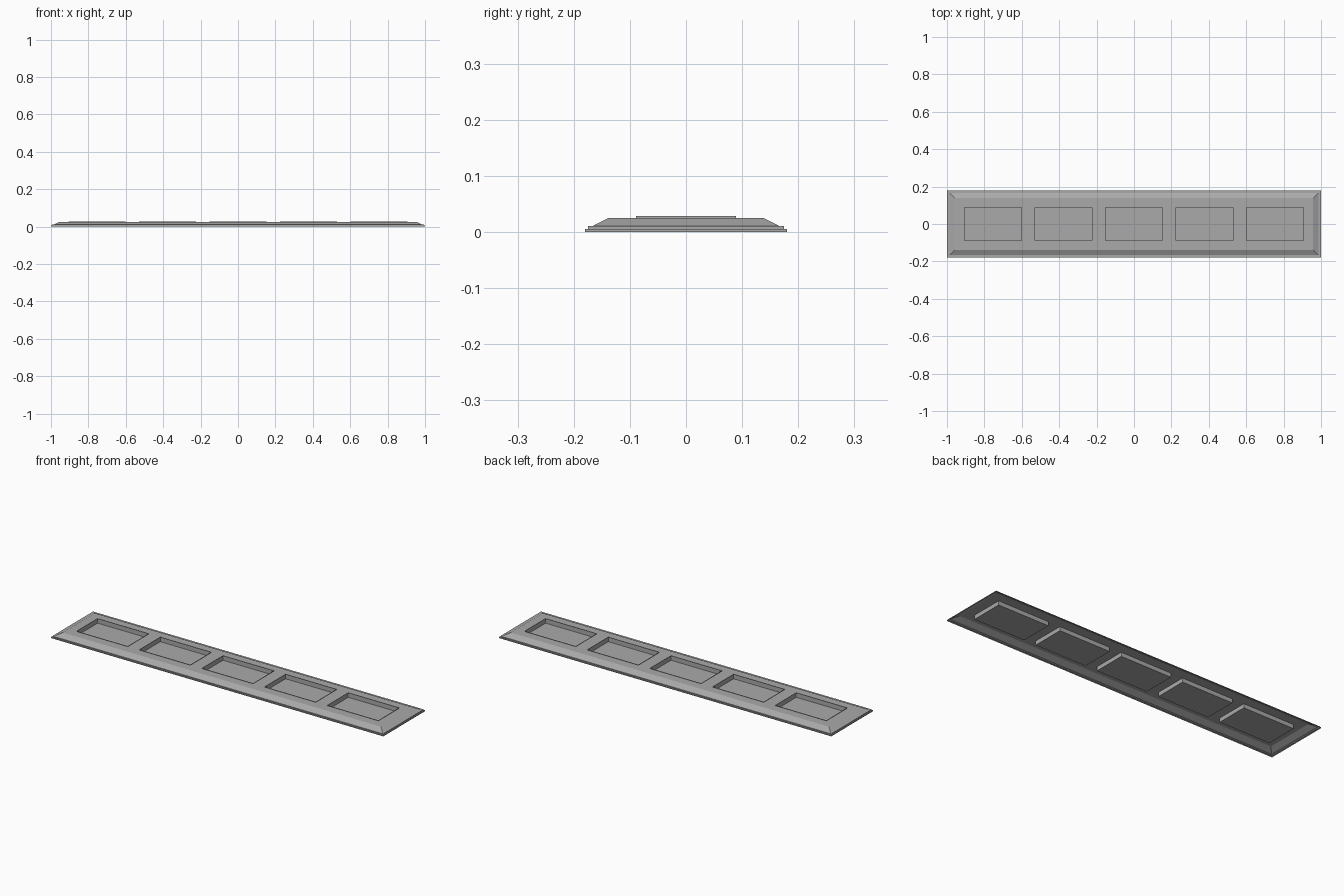
import bpy, bmesh

if "Cube" in bpy.data.objects:
    bpy.data.objects.remove(bpy.data.objects["Cube"])

grey = bpy.data.materials.new("mid_grey")
grey.diffuse_color = (0.4, 0.4, 0.4, 1)
grey.use_nodes = True
grey.node_tree.nodes["Principled BSDF"].inputs["Base Color"].default_value = grey.diffuse_color

PITCH, HALF_X, HALF_Y = 0.377, 0.153, 0.089
CENTRES = [i * PITCH for i in range(-2, 3)]
TOP_X, TOP_Y, TOP_Z = 0.957, 0.138, 0.025


def finish(bm, name):
    mesh = bpy.data.meshes.new(name)
    bm.to_mesh(mesh)
    bm.free()
    mesh.materials.append(grey)
    obj = bpy.data.objects.new(name, mesh)
    bpy.context.collection.objects.link(obj)


def ring(bm, hx, hy, z, cx=0):
    return [bm.verts.new((cx + sx * hx, sy * hy, z))
            for sx, sy in ((-1, -1), (1, -1), (1, 1), (-1, 1))]


def bridge(bm, a, b):
    for i in range(4):
        j = (i + 1) % 4
        bm.faces.new((a[i], a[j], b[j], b[i]))


# Stepped, sloping border, open underneath
bm = bmesh.new()
levels = [(1, 0.18, 0), (1, 0.18, 0.005), (0.995, 0.175, 0.005),
          (0.995, 0.175, 0.01), (0.987, 0.167, 0.01), (TOP_X, TOP_Y, TOP_Z)]
rings = [ring(bm, *level) for level in levels]
for lower, upper in zip(rings, rings[1:]):
    bridge(bm, lower, upper)
finish(bm, "sloped_border")

# Flat top with five rectangular openings
bm = bmesh.new()
xs = [-TOP_X] + [c + s * HALF_X for c in CENTRES for s in (-1, 1)] + [TOP_X]
ys = [-TOP_Y, -HALF_Y, HALF_Y, TOP_Y]
grid = [[bm.verts.new((x, y, TOP_Z)) for y in ys] for x in xs]
for i in range(len(xs) - 1):
    for j in range(3):
        if not (j == 1 and i % 2 == 1):
            bm.faces.new((grid[i][j], grid[i + 1][j],
                          grid[i + 1][j + 1], grid[i][j + 1]))
finish(bm, "top_plate")

# Sunken trays whose rims stand just above the top plate
for n, c in enumerate(CENTRES):
    bm = bmesh.new()
    floor = ring(bm, HALF_X, HALF_Y, 0.003, c)
    rim = ring(bm, HALF_X, HALF_Y, 0.028, c)
    bm.faces.new(floor)
    bridge(bm, rim, floor)
    finish(bm, f"sunken_tray_{n + 1}")
